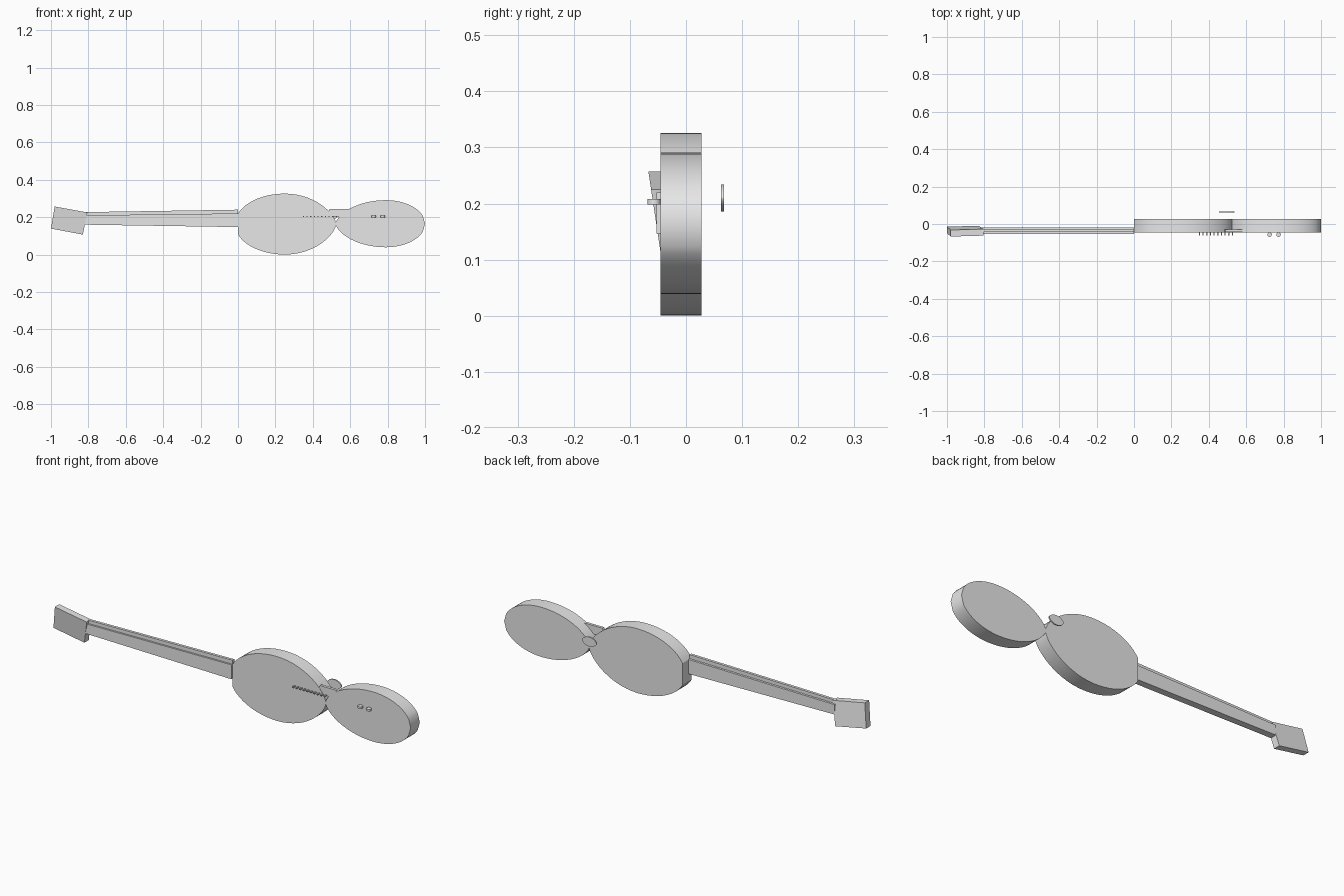
import bpy, bmesh, math

cube = bpy.data.objects.get("Cube")
if cube:
    bpy.data.objects.remove(cube, do_unlink=True)

grey = bpy.data.materials.new("plain grey")
grey.use_nodes = True
grey.diffuse_color = (0.8, 0.8, 0.8, 1)
grey.node_tree.nodes["Principled BSDF"].inputs["Base Color"].default_value = (0.8, 0.8, 0.8, 1)


def finish(name, bm, smooth=False):
    bmesh.ops.recalc_face_normals(bm, faces=bm.faces[:])
    mesh = bpy.data.meshes.new(name)
    bm.to_mesh(mesh)
    bm.free()
    mesh.materials.append(grey)
    obj = bpy.data.objects.new(name, mesh)
    bpy.context.collection.objects.link(obj)
    if smooth:
        bpy.ops.object.select_all(action="DESELECT")
        obj.select_set(True)
        bpy.context.view_layer.objects.active = obj
        bpy.ops.object.shade_smooth_by_angle(angle=math.radians(32))
    return obj


def prism(name, outline, front, back, smooth=False, lean=0.0, pivot=0.0):
    """Extrude an x-z outline along y; lean shifts y with height."""
    bm = bmesh.new()
    rings = [[bm.verts.new((x, y + lean * (z - pivot), z)) for x, z in outline]
             for y in (front, back)]
    bm.faces.new(rings[0])
    bm.faces.new(rings[1])
    n = len(outline)
    for i in range(n):
        j = (i + 1) % n
        bm.faces.new((rings[0][i], rings[0][j], rings[1][j], rings[1][i]))
    return finish(name, bm, smooth)


def lens(cx, cz, height, left, right, cut=None, blunt_right=False):
    """Egg-like outline; each side has a length and a pointedness power."""
    steps = 14
    upper = []
    for k in range(-steps, steps + 1):
        if blunt_right and steps - 3 < k < steps:
            continue
        length, power = right if k > 0 else left
        u = math.sin(k / steps * math.pi / 2)
        x = cx + u * length
        if cut is not None and x <= cut:
            continue
        upper.append((x, height * max(0, 1 - u * u) ** power))
    if cut is not None:
        u = (cx - cut) / left[0]
        upper.insert(0, (cut, height * (1 - u * u) ** left[1]))
    top = [(x, cz + h) for x, h in upper]
    bottom = [(x, cz - h) for x, h in reversed(upper) if h > 1e-5]
    return top + bottom


# Two rounded body halves
prism("large_body", lens(0.25, 0.163, 0.163, (0.266, 0.5), (0.275, 0.65), cut=0.0),
      -0.045, 0.028, True)
prism("small_body", lens(0.79, 0.165, 0.126, (0.268, 0.62), (0.21, 0.5), blunt_right=True),
      -0.045, 0.028, True)

# Plate joining the bodies
prism("joining_plate", [(0.47, 0.2), (0.6, 0.2), (0.6, 0.243), (0.49, 0.243)], -0.044, -0.03)

# Tapered neck with a thin rail along its top
prism("neck", [(0, 0.147), (0, 0.22), (-0.82, 0.21), (-0.82, 0.16)], -0.053, -0.019)
prism("neck_rail", [(0, 0.2), (0, 0.24), (-0.815, 0.227), (-0.815, 0.2)], -0.044, -0.03)

# Leaning head at the end of the neck
prism("head", [(-0.98, 0.257), (-0.805, 0.225), (-0.83, 0.107), (-1.0, 0.139)],
      -0.067, -0.032, lean=-0.15, pivot=0.257)

# Row of small pins on the large body
for i in range(10):
    x = 0.35 + 0.0196 * i
    prism("pin_%d" % (i + 1), [(x - 0.003, 0.2), (x + 0.003, 0.2),
                               (x + 0.003, 0.206), (x - 0.003, 0.206)], -0.062, -0.044)

# Two round knobs on the small body
for name, x in (("right_knob", 0.725), ("left_knob", 0.773)):
    bm = bmesh.new()
    bmesh.ops.create_cone(bm, cap_ends=True, segments=16, radius1=0.012, radius2=0.012, depth=0.01)
    bmesh.ops.translate(bm, verts=bm.verts[:], vec=(x, -0.057, 0.203))
    finish(name, bm, True)

# Loose leaf-shaped disc behind the body
prism("back_disc", lens(0.495, 0.21, 0.024, (0.041, 0.65), (0.041, 0.65)), 0.062, 0.068, True)
